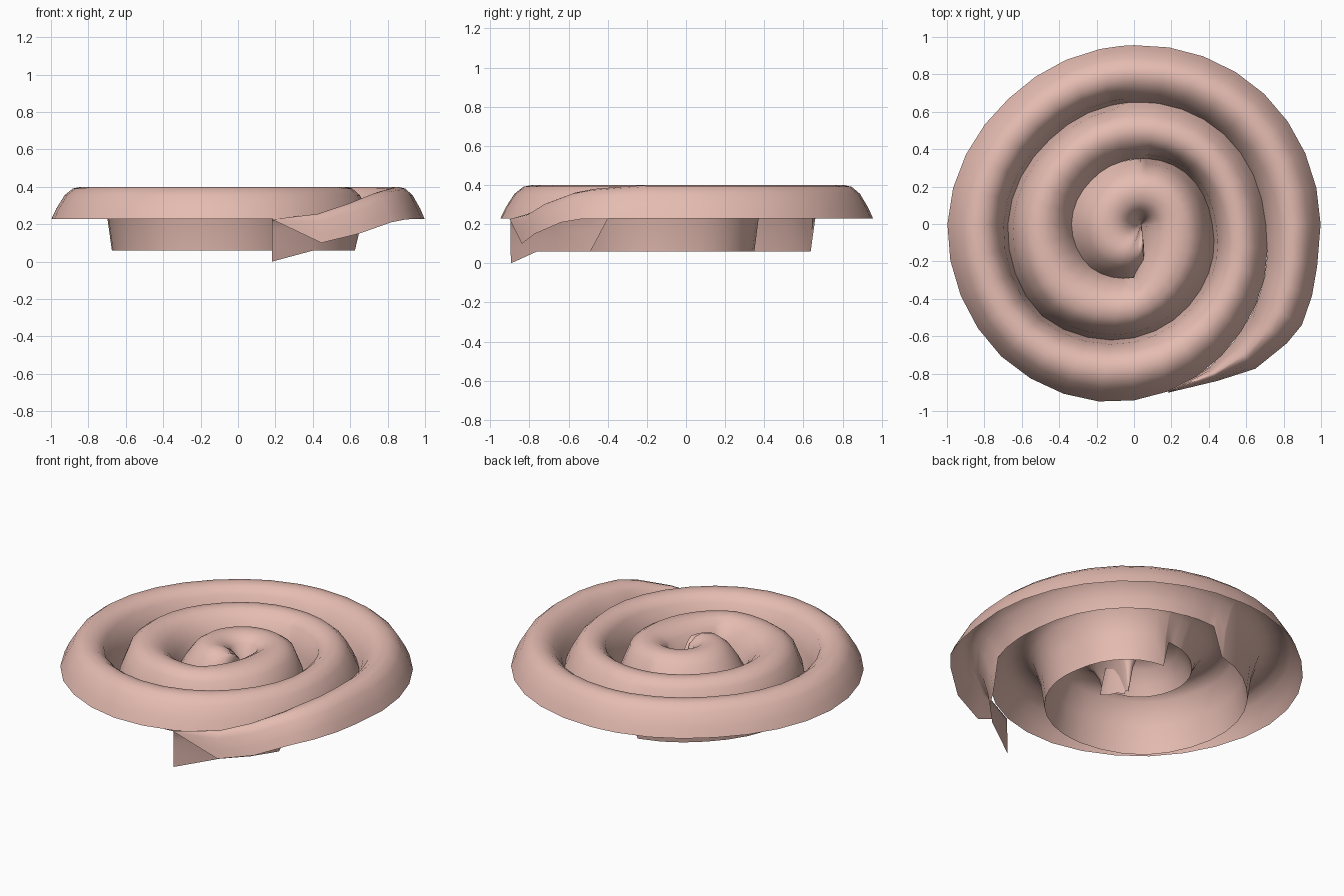
import bpy, bmesh, math
from mathutils import Vector

if "Cube" in bpy.data.objects:
    bpy.data.objects.remove(bpy.data.objects["Cube"])

# Spiral outline: (angle in degrees, radius of the coil's outer edge)
OUTER = [(-78.5, .92), (-62, .95), (-50, 1.01), (-32, 1.05), (-13, 1.005), (0, .997),
         (45, .985), (90, .955), (135, .945), (180, 1.0), (225, 1.005), (258, .972),
         (281.5, .915), (315, .81), (360, .70), (405, .68), (450, .65), (495, .635),
         (540, .675), (585, .70), (630, .61), (675, .50), (720, .415), (765, .39),
         (810, .345), (855, .325), (900, .335), (945, .33), (990, .285),
         (1003, .24), (1010, .17), (1020, .10), (1035, .05)]
# Heights of the outer edge, crest and inner edge along the spiral
Z_OUT = [(-78.5, .225), (-62, .10), (-50, .15), (-42, .20), (-30, .228), (454, .228),
         (460, .06), (798, .06), (804, .225), (985, .225), (1010, .10), (1035, .06)]
Z_TOP = [(-78.5, .226), (-62, .255), (-50, .31), (-35, .375), (-15, .40), (970, .40),
         (1003, .37), (1035, .22)]
Z_IN = [(-78.5, 0), (-62, .06), (-38, .06), (-31, .228), (94, .228), (100, .06),
        (438, .06), (444, .225), (630, .225), (720, .06), (1035, .06)]
# Arch cross-section: (fraction across, fraction of height)
ARCH = [(0, 0), (.08, .32), (.22, .74), (.36, .95), (.5, 1), (.64, .95),
        (.79, .74), (.93, .36), (1, 0)]
CENTRE = Vector((.04, 0))


def linear(tab, a):
    if a >= tab[-1][0]:
        return tab[-1][1]
    for (a0, v0), (a1, v1) in zip(tab, tab[1:]):
        if a <= a1:
            return v0 + (v1 - v0) * max(0, (a - a0) / (a1 - a0))


def smooth(tab, a):
    """Linear table softened by averaging close neighbours."""
    if a < 0 or a > 985:
        return linear(tab, a)
    return (linear(tab, a - 9) + 2 * linear(tab, a) + linear(tab, a + 9)) / 4


def polar(r, a):
    return Vector((r * math.cos(math.radians(a)), r * math.sin(math.radians(a))))


def inner_point(a):
    """Inner edge follows the next turn, then closes on the centre."""
    if a < 630:
        return polar(smooth(OUTER, a + 360), a)
    return polar(.285, 270).lerp(CENTRE, min(1, (a - 630) / 90))


# Sample angles: fine at the two ends and at the edge steps, even in between
angles = [-78.5, -62, -50, -38, -31, -22, -13]
angles += [i * 11.25 for i in range(89)]
angles += [94, 100, 438, 444, 454, 460, 798, 804, 997, 1003, 1010, 1020, 1035]
angles.sort()

bm = bmesh.new()
rings = []
for a in angles:
    p, q = polar(smooth(OUTER, a), a), inner_point(a)
    zo, zt, zi = linear(Z_OUT, a), linear(Z_TOP, a), linear(Z_IN, a)
    ring = []
    for t, f in ARCH:
        # The edge drop only deepens the walls; the crown stays the same
        base = zo if t < .5 else zi
        z = base + (zt - base) * f
        if base < .2 and a > 0 and a < 990:
            u = min(t, 1 - t)
            z = max(z, .228 + (zt - .228) * f - (.228 - base) * max(0, 1 - u / .12))
        xy = p.lerp(q, t)
        ring.append(bm.verts.new((xy.x, xy.y, z)))
    rings.append(ring)
for r0, r1 in zip(rings, rings[1:]):
    for i in range(len(ARCH) - 1):
        bm.faces.new((r0[i], r1[i], r1[i + 1], r0[i + 1]))
bm.normal_update()
if sum(f.normal.z for f in bm.faces) < 0:
    bmesh.ops.reverse_faces(bm, faces=bm.faces)
for f in bm.faces:
    f.smooth = True

# Open-bottomed spiral coil
mesh = bpy.data.meshes.new("spiral_coil")
bm.to_mesh(mesh)
bm.free()
coil = bpy.data.objects.new("spiral_coil", mesh)
bpy.context.collection.objects.link(coil)

mat = bpy.data.materials.new("dusty_pink")
mat.diffuse_color = (.78, .50, .44, 1)
mat.use_nodes = True
mat.node_tree.nodes["Principled BSDF"].inputs["Base Color"].default_value = mat.diffuse_color
mesh.materials.append(mat)
